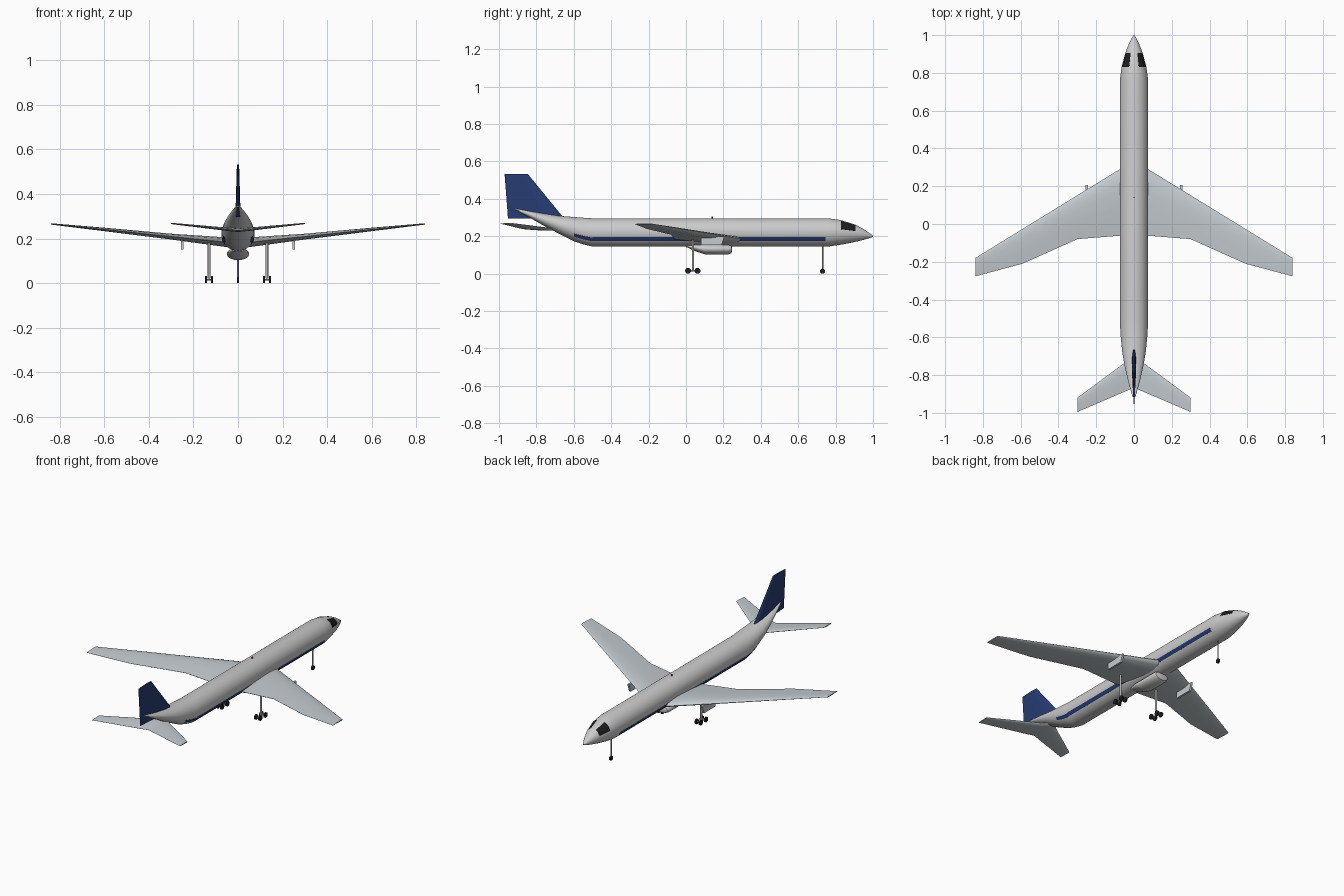
import bpy, bmesh, math
from mathutils import Vector

if "Cube" in bpy.data.objects:
    bpy.data.objects.remove(bpy.data.objects["Cube"])


def material(name, r, g, b):
    m = bpy.data.materials.new(name)
    m.diffuse_color = (r, g, b, 1)
    m.use_nodes = True
    m.node_tree.nodes["Principled BSDF"].inputs["Base Color"].default_value = m.diffuse_color
    return m


WHITE = material("body_white", 0.8, 0.8, 0.79)
WING = material("wing_grey", 0.55, 0.6, 0.63)
NAVY = material("navy", 0.02, 0.045, 0.17)
BLACK = material("black", 0.012, 0.012, 0.014)
METAL = material("strut_grey", 0.45, 0.45, 0.46)
RED = material("beacon_red", 0.7, 0.03, 0.03)


def loft(name, rings, mat, angle=40):
    """Skin a list of equal closed rings and cap both ends."""
    bm = bmesh.new()
    vs = [[bm.verts.new(p) for p in ring] for ring in rings]
    n = len(rings[0])
    for a, b in zip(vs, vs[1:]):
        for i in range(n):
            j = (i + 1) % n
            bm.faces.new((a[i], a[j], b[j], b[i]))
    bm.faces.new(vs[0])
    bm.faces.new(vs[-1])
    bmesh.ops.recalc_face_normals(bm, faces=bm.faces)
    me = bpy.data.meshes.new(name)
    bm.to_mesh(me)
    bm.free()
    me.materials.append(mat)
    ob = bpy.data.objects.new(name, me)
    bpy.context.collection.objects.link(ob)
    bpy.context.view_layer.objects.active = ob
    ob.select_set(True)
    bpy.ops.object.shade_smooth_by_angle(angle=math.radians(angle))
    ob.select_set(False)
    return ob


def rod(name, p, q, r, mat, seg=16):
    """Cylinder between two points."""
    p, q = Vector(p), Vector(q)
    rot = (q - p).to_track_quat('Z', 'Y')
    circle = [rot @ Vector((r * math.cos(2 * math.pi * i / seg),
                            r * math.sin(2 * math.pi * i / seg), 0)) for i in range(seg)]
    return loft(name, [[p + c for c in circle], [q + c for c in circle]], mat)


def hull_point(s, deg, k=1.0):
    y, top, bot, rx = s
    a = math.radians(deg)
    return (k * rx * math.cos(a), y, (top + bot) / 2 + k * (top - bot) / 2 * math.sin(a))


def hull(name, stations, mat, seg=40):
    return loft(name, [[hull_point(s, 360 * i / seg) for i in range(seg)] for s in stations], mat)


def hull_patch(name, stations, a0, a1, mat, k=1.013, n=8):
    """Thin shell lying on the hull between two angles."""
    angs = [a0 + (a1 - a0) * i / n for i in range(n + 1)]
    loft(name, [[hull_point(s, a, k) for a in angs] +
                [hull_point(s, a, 0.97) for a in reversed(angs)] for s in stations], mat, 30)


# Fuselage: y, top z, bottom z, half width
BODY = [(1.0, .203, .197, .003), (.985, .214, .191, .012), (.95, .238, .181, .029),
        (.905, .262, .170, .046), (.83, .286, .155, .066), (.76, .296, .145, .075),
        (-.5, .296, .145, .075), (-.55, .299, .157, .073), (-.6, .303, .174, .070),
        (-.68, .309, .214, .062), (-.76, .322, .256, .048), (-.84, .335, .302, .029),
        (-.915, .350, .342, .008)]
hull("fuselage", BODY, WHITE)

# Side stripes and cockpit windows
for side, f in (("right", lambda a: a), ("left", lambda a: 180 - a)):
    hull_patch(side + "_stripe", [(.745, .296, .145, .075), BODY[6]], f(-19), f(-36), NAVY)
    hull_patch(side + "_tail_stripe", BODY[6:9], f(-22), f(-38), NAVY)
    hull_patch(side + "_cockpit_window", BODY[3:5], f(15), f(67), BLACK, 1.02)

# Belly fairing
hull("belly_fairing", [(.246, .142, .118, .03), (.242, .152, .109, .042), (.225, .16, .103, .05),
                       (.10, .16, .103, .05), (.05, .16, .12, .045), (0, .155, .143, .025)], WHITE, 28)

# Airfoil: chord fraction and half thickness fraction
FOIL = [(0, 0), (.02, .35), (.08, .7), (.2, .95), (.35, 1), (.6, .72), (.85, .3), (1, .04)]


def foil(le, te, t):
    up = [(le + (te - le) * c, t / 2 * h) for c, h in FOIL]
    return up + [(y, -h) for y, h in reversed(up[1:])]


def wing(name, half):
    """Both halves from sections: x, leading y, trailing y, z, thickness."""
    full = [(-s[0],) + s[1:] for s in reversed(half)] + half
    loft(name, [[(x, y, z + h) for y, h in foil(le, te, t)] for x, le, te, z, t in full], WING, 30)


wing("main_wing", [(.03, .318, -.06, .182, .046), (.075, .29, -.062, .186, .042),
                   (.30, .152, -.08, .209, .026), (.59, -.026, -.21, .24, .016),
                   (.84, -.18, -.277, .266, .006)])
wing("tailplane", [(.005, -.69, -.868, .238, .016), (.05, -.735, -.888, .242, .015),
                   (.30, -.92, -.995, .268, .006)])

# Tail fin: z, leading y, trailing y, thickness
loft("tail_fin", [[(h, y, z) for y, h in foil(le, te, t)] for z, le, te, t in
                  [(.296, -.652, -.952, .024), (.532, -.845, -.97, .010)]], NAVY, 30)

for sx, side in ((1, "right"), (-1, "left")):
    # Engine pylon
    xs = (sx * .25 - .006, sx * .25 + .006)
    loft(side + "_pylon", [[(x, .08, .152), (x, .19, .152), (x, .206, .2), (x, .08, .2)]
                           for x in xs], WING)
    # Main landing gear
    x = sx * .13
    rod(side + "_gear_strut", (x, .037, .02), (x, .037, .19), .006, METAL)
    rod(side + "_gear_bogie", (x, .01, .016), (x, .063, .016), .004, METAL)
    for y in (.011, .062):
        rod(side + "_gear_axle", (x - .014, y, .0155), (x + .014, y, .0155), .003, METAL)
        for d in (-.014, .014):
            rod(side + "_gear_wheel", (x + d - .0045, y, .0155), (x + d + .0045, y, .0155),
                .0155, BLACK, 24)

# Nose gear
rod("nose_gear_strut", (0, .73, .014), (0, .73, .155), .004, METAL)
rod("nose_gear_wheel", (-.005, .73, .0135), (.005, .73, .0135), .0135, BLACK, 24)

# Roof beacon
rod("roof_beacon", (0, .14, .292), (0, .14, .305), .004, RED, 12)
